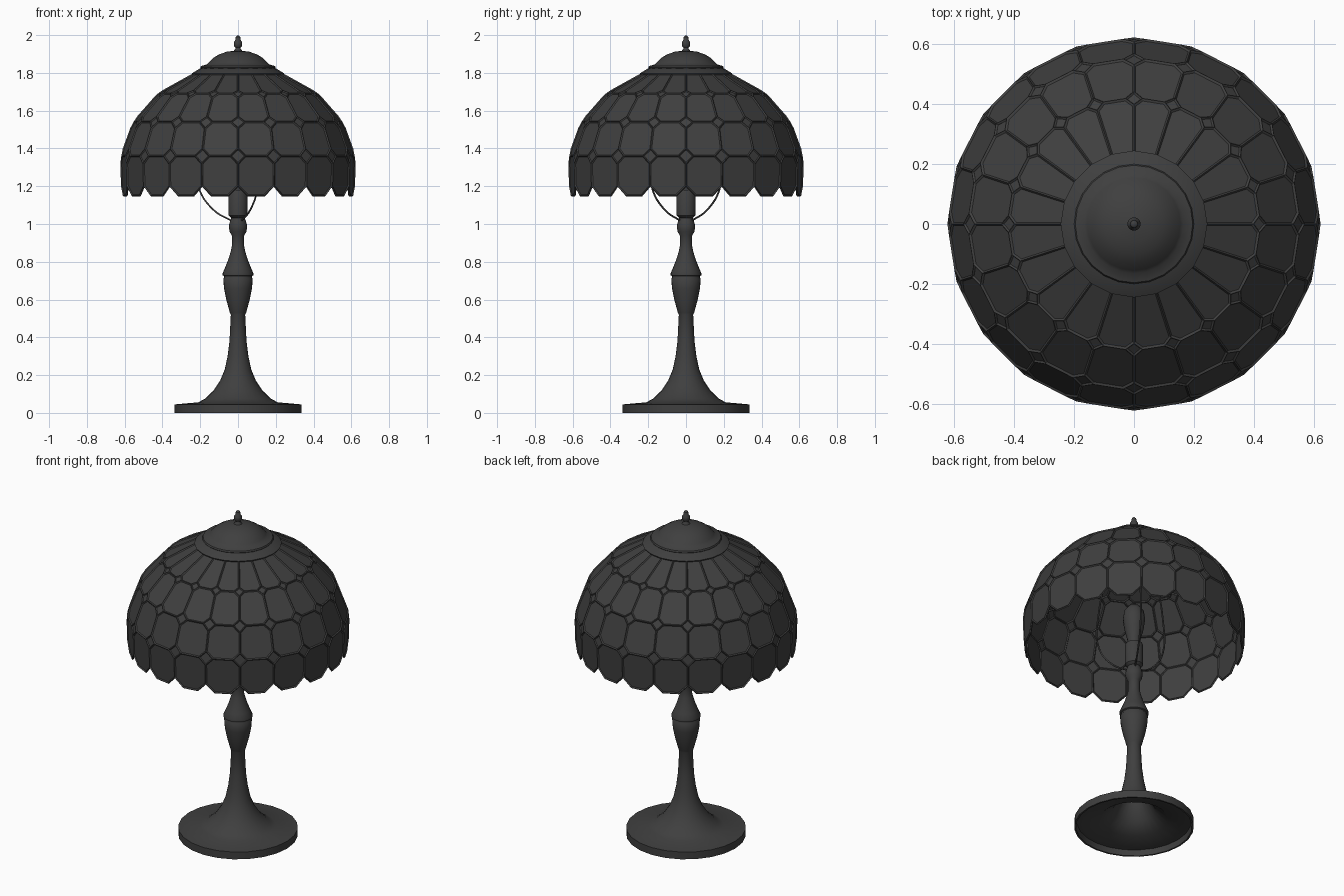
import bpy, bmesh, math
from mathutils import Vector

if "Cube" in bpy.data.objects:
    bpy.data.objects.remove(bpy.data.objects["Cube"])

dark = bpy.data.materials.new("dark_metal")
dark.diffuse_color = (0.05, 0.05, 0.05, 1)
dark.use_nodes = True
dark.node_tree.nodes["Principled BSDF"].inputs["Base Color"].default_value = dark.diffuse_color


def add_mesh(name, bm, smooth=None):
    bmesh.ops.remove_doubles(bm, verts=bm.verts, dist=0.0005)
    me = bpy.data.meshes.new(name)
    bm.to_mesh(me)
    bm.free()
    ob = bpy.data.objects.new(name, me)
    bpy.context.collection.objects.link(ob)
    me.materials.append(dark)
    if smooth:
        bpy.ops.object.select_all(action='DESELECT')
        ob.select_set(True)
        bpy.context.view_layer.objects.active = ob
        bpy.ops.object.shade_smooth_by_angle(angle=math.radians(smooth))
    return ob


def lathe(name, profile, n=24):
    bm = bmesh.new()
    vs = [bm.verts.new((r, 0, z)) for r, z in profile]
    es = [bm.edges.new(p) for p in zip(vs, vs[1:])]
    bmesh.ops.spin(bm, geom=vs + es, cent=(0, 0, 0), axis=(0, 0, 1),
                   angle=math.tau, steps=n, use_merge=True)
    bmesh.ops.remove_doubles(bm, verts=bm.verts, dist=0.0005)
    bmesh.ops.recalc_face_normals(bm, faces=bm.faces)
    return add_mesh(name, bm, 40)


# Foot and turned column, hollow underneath
lathe("stand", [
    (0, 0.40), (0.035, 0.34), (0.065, 0.2), (0.12, 0.105), (0.19, 0.05), (0.32, 0.035),
    (0.325, 0), (0.335, 0), (0.335, 0.045), (0.21, 0.056), (0.175, 0.075), (0.13, 0.118),
    (0.095, 0.17), (0.07, 0.23), (0.055, 0.30), (0.045, 0.38), (0.038, 0.52),
    (0.043, 0.53), (0.062, 0.60), (0.074, 0.66), (0.078, 0.71), (0.073, 0.717),
    (0.073, 0.724), (0.081, 0.728), (0.081, 0.74), (0.068, 0.77), (0.052, 0.81),
    (0.038, 0.855), (0.033, 0.88), (0.033, 0.94), (0.045, 0.96), (0.049, 0.99),
    (0.042, 1.015), (0.034, 1.035), (0, 1.035)])
# Socket and bulb
lathe("socket", [(0, 1.02), (0.035, 1.03), (0.05, 1.045), (0.051, 1.17),
                 (0.046, 1.18), (0, 1.18)])
lathe("bulb", [(0, 1.17), (0.036, 1.17), (0.038, 1.21), (0.055, 1.28), (0.063, 1.34),
               (0.055, 1.39), (0.033, 1.42), (0, 1.43)], 16)
# Cap and finial
lathe("cap", [(0, 1.895), (0.11, 1.87), (0.15, 1.835), (0.195, 1.822), (0.2, 1.828),
              (0.196, 1.836), (0.165, 1.845), (0.155, 1.856), (0.13, 1.88), (0.1, 1.898),
              (0.06, 1.912), (0.022, 1.917), (0.014, 1.928), (0.014, 1.934), (0.021, 1.942),
              (0.022, 1.962), (0.015, 1.972), (0.012, 1.99), (0, 2.0)])
# Plain collar hiding the petal tips
lathe("collar", [(0.15, 1.835), (0.2, 1.824), (0.245, 1.797), (0.24, 1.788)], 20)

# Support wires from socket to cap
for k in range(3):
    a = math.pi + k * math.tau / 3
    cu = bpy.data.curves.new("support_wire", 'CURVE')
    cu.dimensions = '3D'
    cu.bevel_depth = 0.005
    cu.bevel_resolution = 1
    pts = [(0.02, 1.01), (0.13, 1.075), (0.21, 1.2), (0.21, 1.42), (0.15, 1.68), (0.08, 1.87)]
    sp = cu.splines.new('BEZIER')
    sp.bezier_points.add(len(pts) - 1)
    for bp, (r, z) in zip(sp.bezier_points, pts):
        bp.co = (r * math.cos(a), r * math.sin(a), z)
        bp.handle_left_type = bp.handle_right_type = 'AUTO'
    sp.resolution_u = 6
    cu.materials.append(dark)
    bpy.context.collection.objects.link(bpy.data.objects.new("support_wire", cu))

# Leaded shade: rings of chamfered flat panes with diamonds at the joints
N = 20
rings = [(0.2, 1.812, 0), (0.42, 1.69, 0.028), (0.552, 1.54, 0.036),
         (0.618, 1.36, 0.04), (0.612, 1.15, 0.052)]


def corner(i, k):
    a = math.tau * k / N
    return Vector((rings[i][0] * math.cos(a), rings[i][0] * math.sin(a), rings[i][1]))


def toward(i, k, j, m):
    # point one chamfer length from a corner toward its neighbour
    p, q = corner(i, k), corner(j, m)
    return p + (q - p).normalized() * rings[i][2]


bm = bmesh.new()


def face(pts):
    clean = [p for n, p in enumerate(pts) if (p - pts[n - 1]).length > 1e-5]
    bm.faces.new([bm.verts.new(p) for p in clean])


for k in range(N):
    for i in range(4):
        j, m = i + 1, k + 1
        face([toward(i, k, j, k), toward(j, k, i, k), toward(j, k, j, m), toward(j, m, j, k),
              toward(j, m, i, m), toward(i, m, j, m), toward(i, m, i, k), toward(i, k, i, m)])
    for i in (1, 2, 3):
        face([toward(i, k, i - 1, k), toward(i, k, i, k - 1),
              toward(i, k, i + 1, k), toward(i, k, i, k + 1)])
bmesh.ops.remove_doubles(bm, verts=bm.verts, dist=0.0005)
bmesh.ops.recalc_face_normals(bm, faces=bm.faces)
lead_bm = bm.copy()
add_mesh("shade_panes", bm)

# Raised leading along every pane edge
lead = add_mesh("shade_leading", lead_bm)
w = lead.modifiers.new("leading", 'WIREFRAME')
w.thickness = 0.012
w.use_even_offset = False
w.use_boundary = True
w.use_replace = True
